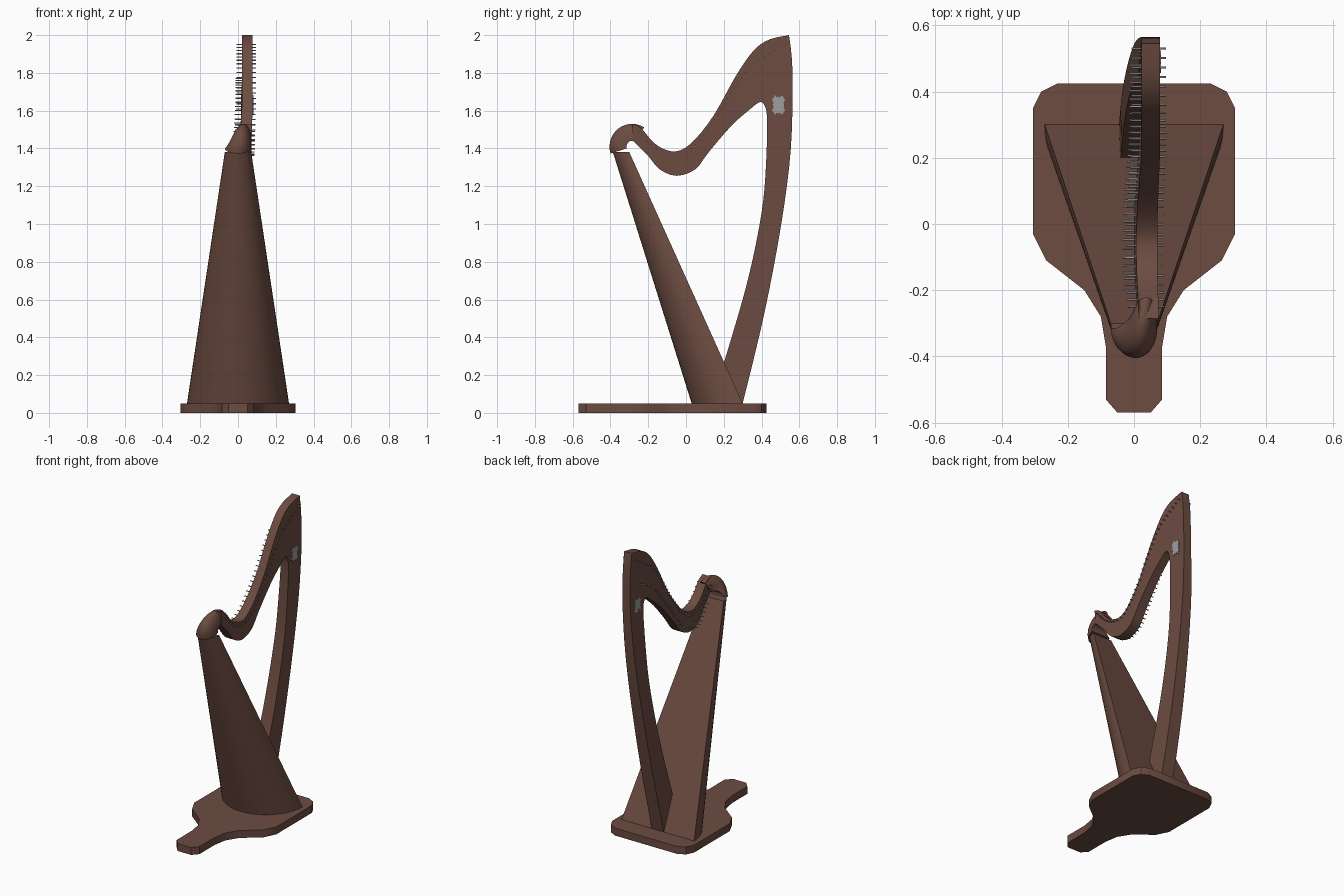
import bpy, bmesh, math
from mathutils import Vector, Matrix

if "Cube" in bpy.data.objects:
    bpy.data.objects.remove(bpy.data.objects["Cube"])


def material(name, colour):
    mat = bpy.data.materials.new(name)
    mat.use_nodes = True
    mat.diffuse_color = (*colour, 1)
    mat.node_tree.nodes["Principled BSDF"].inputs["Base Color"].default_value = (*colour, 1)
    return mat


wood = material("brown wood", (0.15, 0.072, 0.053))
metal = material("grey metal", (0.34, 0.34, 0.34))


def finish(name, bm, mat, angle=35):
    bmesh.ops.recalc_face_normals(bm, faces=bm.faces)
    mesh = bpy.data.meshes.new(name)
    bm.to_mesh(mesh)
    bm.free()
    obj = bpy.data.objects.new(name, mesh)
    bpy.context.collection.objects.link(obj)
    mesh.materials.append(mat)
    bpy.ops.object.select_all(action="DESELECT")
    obj.select_set(True)
    bpy.context.view_layer.objects.active = obj
    bpy.ops.object.shade_smooth_by_angle(angle=math.radians(angle))
    return obj


def loft(name, rings, mat):
    """Join closed rings of equal size and cap both ends."""
    bm = bmesh.new()
    rows = [[bm.verts.new(p) for p in ring] for ring in rings]
    for a, b in zip(rows, rows[1:]):
        for i in range(len(a)):
            j = (i + 1) % len(a)
            bm.faces.new((a[i], a[j], b[j], b[i]))
    bm.faces.new(rows[0])
    bm.faces.new(rows[-1])
    return finish(name, bm, mat)


def half_round(centre, outward, depth, half_width, steps=24):
    """Flat-backed, round-fronted cross-section."""
    ring = []
    for i in range(steps + 1):
        a = math.pi * i / steps
        ring.append(centre + Vector((half_width * math.cos(a), 0, 0)) + outward * depth * math.sin(a))
    return ring


# Foot board: one half outline, mirrored
half = [(0.05, -0.57), (0.085, -0.53), (0.085, -0.37), (0.1, -0.28), (0.15, -0.2),
        (0.265, -0.11), (0.305, -0.03), (0.305, 0.35), (0.28, 0.4), (0.23, 0.425)]
outline = half + [(-x, y) for x, y in reversed(half)]
loft("foot_board", [[(x, y, z) for x, y in outline] for z in (0, 0.05)], wood)

# Sound box: leaning tapered half cone
front = Vector((0, -1, 0))
loft("sound_box", [half_round(Vector((0, 0.3, 0.05)), front, 0.27, 0.27),
                   half_round(Vector((0, -0.3, 1.38)), front, 0.087, 0.07)], wood)

# Shoulder: curls from the top of the sound box into the neck
pivot = Vector((0, -0.285, 1.41))
rings = []
for i in range(15):
    t = i / 14
    a = math.radians(-18 + 140 * t)
    out = Vector((0, -math.cos(a), math.sin(a)))
    centre = pivot + out * 0.03 + Vector((0.036 * t, 0, 0))
    rings.append(half_round(centre, out, 0.09, 0.07 - 0.035 * t))
loft("shoulder", rings, wood)


# Neck and pillar: the frame drifts sideways and thins as it rises
def side_x(z, side):
    t = min(1, z / 1.65) ** 1.5
    return 0.05 * t + side * (0.045 - 0.017 * t)


def smooth(points, steps):
    """Catmull-Rom resampling of a list of vectors."""
    ext = [points[0]] + points + [points[-1]]
    result = []
    for p, q, r, s in zip(ext, ext[1:], ext[2:], ext[3:]):
        for i in range(steps):
            t = i / steps
            result.append(0.5 * (2 * q + (r - p) * t + (2 * p - 5 * q + 4 * r - s) * t * t
                                 + (3 * q - p - 3 * r + s) * t ** 3))
    return result + [points[-1]]


def frame(name, stations):
    rings = []
    for oy, oz, iy, iz in smooth([Vector(s) for s in stations], 3):
        rings.append([(side_x(oz, 1), oy, oz), (side_x(oz, -1), oy, oz),
                      (side_x(iz, -1), iy, iz), (side_x(iz, 1), iy, iz)])
    return loft(name, rings, wood)


# Each station: outer y, z then inner y, z
corner = (0.545, 2, 0.412, 1.635)
frame("neck", [(-0.285, 1.53, -0.28, 1.44), (-0.24, 1.51, -0.25, 1.41), (-0.17, 1.43, -0.2, 1.36),
               (-0.1, 1.39, -0.14, 1.29), (-0.03, 1.39, -0.05, 1.255), (0.05, 1.45, 0.05, 1.29),
               (0.15, 1.58, 0.12, 1.38), (0.25, 1.76, 0.24, 1.52), (0.32, 1.87, 0.33, 1.6),
               (0.38, 1.94, 0.38, 1.64), (0.45, 1.98, 0.4, 1.645), corner])
frame("pillar", [corner, (0.56, 1.88, 0.425, 1.6), (0.565, 1.7, 0.43, 1.5), (0.555, 1.4, 0.42, 1.25),
                 (0.52, 1.1, 0.4, 1.06), (0.46, 0.75, 0.35, 0.8), (0.393, 0.43, 0.28, 0.53),
                 (0.3, 0.05, 0.135, 0.05)])


# Pins: evenly spaced along a path on one side of the neck
def pin_row(name, path, count, side, length, radius):
    pts = smooth([Vector(p) for p in path], 12)
    travel = [0]
    for a, b in zip(pts, pts[1:]):
        travel.append(travel[-1] + (b - a).length)
    bm = bmesh.new()
    k = 0
    for i in range(count):
        d = travel[-1] * i / (count - 1)
        while k < len(pts) - 2 and travel[k + 1] < d:
            k += 1
        y, z = pts[k].lerp(pts[k + 1], (d - travel[k]) / (travel[k + 1] - travel[k]))
        place = Matrix.Translation((side_x(z, side) + side * length / 2, y, z))
        bmesh.ops.create_cone(bm, cap_ends=True, segments=8, radius1=radius, radius2=radius,
                              depth=length, matrix=place @ Matrix.Rotation(math.pi / 2, 4, "Y"))
    finish(name, bm, metal, 50)


upper = [(-0.25, 1.49), (-0.18, 1.415), (-0.1, 1.37), (-0.03, 1.37), (0.05, 1.42),
         (0.15, 1.55), (0.25, 1.71), (0.35, 1.84), (0.53, 1.95)]
lower = [(-0.2, 1.39), (-0.12, 1.3), (-0.05, 1.28), (0.04, 1.32), (0.12, 1.42),
         (0.25, 1.59), (0.36, 1.71), (0.48, 1.77)]
pin_row("tuning_pins_left", upper, 34, 1, 0.018, 0.003)
pin_row("tuning_pins_right", upper, 34, -1, 0.03, 0.003)
pin_row("bridge_pins", lower, 34, -1, 0.035, 0.003)

# Scalloped ornament plates on both faces of the frame
for name, side in (("ornament_left", 1), ("ornament_right", -1)):
    rings = []
    for lift in (-0.003, 0.004):
        ring = []
        for i in range(24):
            a = math.tau * i / 24
            r = 0.042 + 0.008 * math.cos(4 * a + math.pi) + 0.004 * (-1) ** i
            ring.append((side_x(1.63, side) + side * lift, 0.49 + 0.8 * r * math.cos(a),
                         1.63 + 1.2 * r * math.sin(a)))
        rings.append(ring)
    loft(name, rings, metal)
